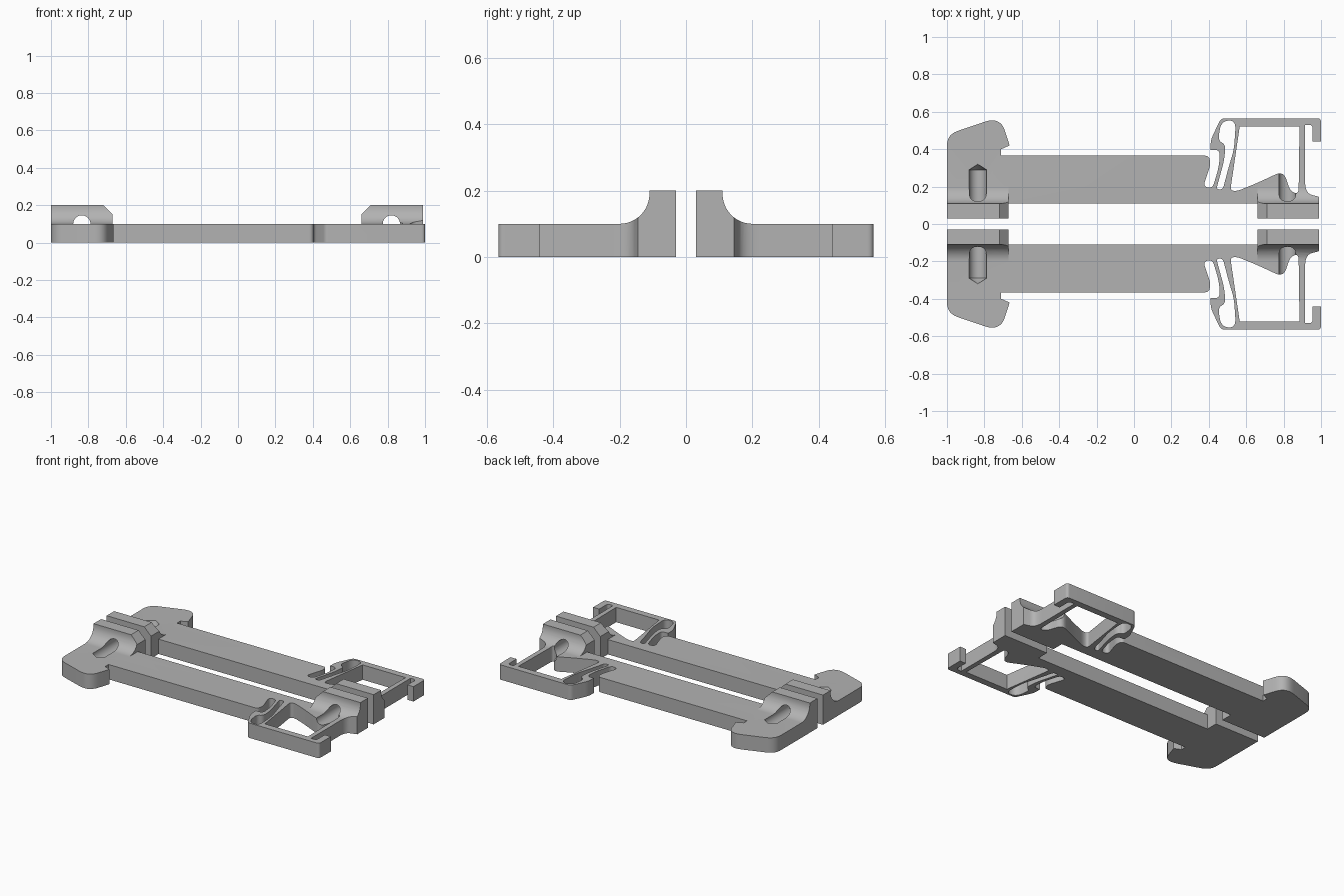
import bpy, bmesh, math
from mathutils import Vector, Matrix

if "Cube" in bpy.data.objects:
    bpy.data.objects.remove(bpy.data.objects["Cube"], do_unlink=True)

grey = bpy.data.materials.new("mid_grey")
grey.use_nodes = True
COLOR = (0.45, 0.45, 0.45, 1)
grey.diffuse_color = COLOR
grey.node_tree.nodes["Principled BSDF"].inputs["Base Color"].default_value = COLOR


def rounded(corners, steps=7):
    """Turn (x, y, cut) corners into an outline with softened corners."""
    out = []
    for i, (x, y, cut) in enumerate(corners):
        p = Vector((x, y))
        if not cut:
            out.append(p)
            continue
        ends = []
        for q in (corners[i - 1], corners[(i + 1) % len(corners)]):
            d = Vector(q[:2]) - p
            ends.append(p + d.normalized() * min(cut, d.length * 0.48))
        a, b = ends
        for k in range(steps + 1):
            t = k / steps
            out.append(a * (1 - t) ** 2 + p * 2 * t * (1 - t) + b * t ** 2)
    return out


def finish(name, bm):
    bmesh.ops.recalc_face_normals(bm, faces=bm.faces)
    mesh = bpy.data.meshes.new(name)
    bm.to_mesh(mesh)
    bm.free()
    mesh.materials.append(grey)
    ob = bpy.data.objects.new(name, mesh)
    bpy.context.collection.objects.link(ob)
    return ob


def prism(name, points, axis, lo, hi):
    """Extrude a flat outline along one axis."""
    place = {"X": lambda u, v, w: (w, u, v),
             "Y": lambda u, v, w: (u, w, v),
             "Z": lambda u, v, w: (u, v, w)}[axis]
    bm = bmesh.new()
    low = [bm.verts.new(place(u, v, lo)) for u, v in points]
    high = [bm.verts.new(place(u, v, hi)) for u, v in points]
    bm.faces.new(low)
    bm.faces.new(high)
    for i in range(len(low)):
        bm.faces.new((low[i - 1], low[i], high[i], high[i - 1]))
    return finish(name, bm)


def drill(name, x):
    """Round bore along y with a pointed end."""
    bm = bmesh.new()
    length, start = 0.31, -0.02
    turn = Matrix.Translation((x, start + length / 2, 0.1)) @ Matrix.Rotation(-math.pi / 2, 4, "X")
    bmesh.ops.create_cone(bm, cap_ends=True, segments=32, radius1=0.046,
                          radius2=0.046, depth=length, matrix=turn)
    cap = max(bm.faces, key=lambda f: f.calc_center_median().y)
    tip = bmesh.ops.poke(bm, faces=[cap])["verts"][0]
    tip.co.y += 0.03
    return finish(name, bm)


def cut(target, cutter):
    mod = target.modifiers.new("cut", "BOOLEAN")
    mod.operation = "DIFFERENCE"
    mod.solver = "EXACT"
    mod.object = cutter
    bpy.context.view_layer.objects.active = target
    bpy.ops.object.modifier_apply(modifier=mod.name)
    bpy.data.objects.remove(cutter, do_unlink=True)


# Whole footprint: end blocks, latch frame, spring finger, strap and hook
footprint = rounded([
    (-1, .03, 0), (-.67, .03, 0), (-.67, .11, 0), (.66, .11, 0),
    (.66, .03, 0), (.99, .03, 0), (.99, .145, 0), (.915, .165, .06),
    (.915, .53, 0), (.955, .53, .02), (.955, .44, 0), (1, .44, 0),
    (1, .565, .02), (.465, .565, .02), (.41, .45, .03), (.41, .395, 0),
    (.46, .395, .03), (.455, .31, .04), (.42, .19, .03), (.37, .2, .03),
    (.41, .32, .03), (.4, .365, .02), (-.71, .365, 0), (-.71, .4, 0),
    (-.665, .42, 0), (-.715, .575, .09), (-1, .478, .06)])
clip = prism("clip_pair", footprint, "Z", 0, 0.2)

# Latch window with the wedge rising into it
window = rounded([
    (.565, .52, 0), (.885, .52, 0), (.88, .16, .03), (.835, .175, .04),
    (.8, .285, .05), (.66, .22, .04), (.55, .175, .03), (.515, .18, .02)])
cut(clip, prism("window_cutter", window, "Z", -0.1, 0.3))

# Slot between spring finger and leaf, wider at its top
slot = rounded([
    (.545, .555, .05), (.535, .4, .04), (.505, .3, .04), (.475, .185, .02),
    (.44, .185, .02), (.482, .34, .04), (.49, .425, .03), (.45, .445, .03),
    (.465, .55, .05)])
cut(clip, prism("slot_cutter", slot, "Z", -0.1, 0.3))

# Hollow fillet from the blocks down to the flat plate
R = 0.09
arc = [(0.2 - R * math.cos(a), 0.19 - R * math.sin(a))
       for a in (math.pi / 2 * k / 12 for k in range(13))]
cut(clip, prism("fillet_cutter", [(0.11, 0.3)] + arc + [(0.7, 0.1), (0.7, 0.3)],
                "X", -1.2, 1.2))

# Lowered strap between the blocks, with their chamfered inner corners
gap = [(-.77, .25), (-.67, .15), (-.67, .1), (.66, .1), (.66, .15), (.76, .25)]
cut(clip, prism("strap_cutter", gap, "Y", -0.1, 0.8))

# Pointed bores through both blocks
for x in (-0.835, 0.82):
    cut(clip, drill("bore_cutter", x))

# Matching second clip
mirror = clip.modifiers.new("mirror", "MIRROR")
mirror.use_axis = (False, True, False)
mirror.use_mirror_merge = False

bpy.ops.object.select_all(action="DESELECT")
clip.select_set(True)
bpy.context.view_layer.objects.active = clip
bpy.ops.object.shade_smooth_by_angle(angle=math.radians(30))
